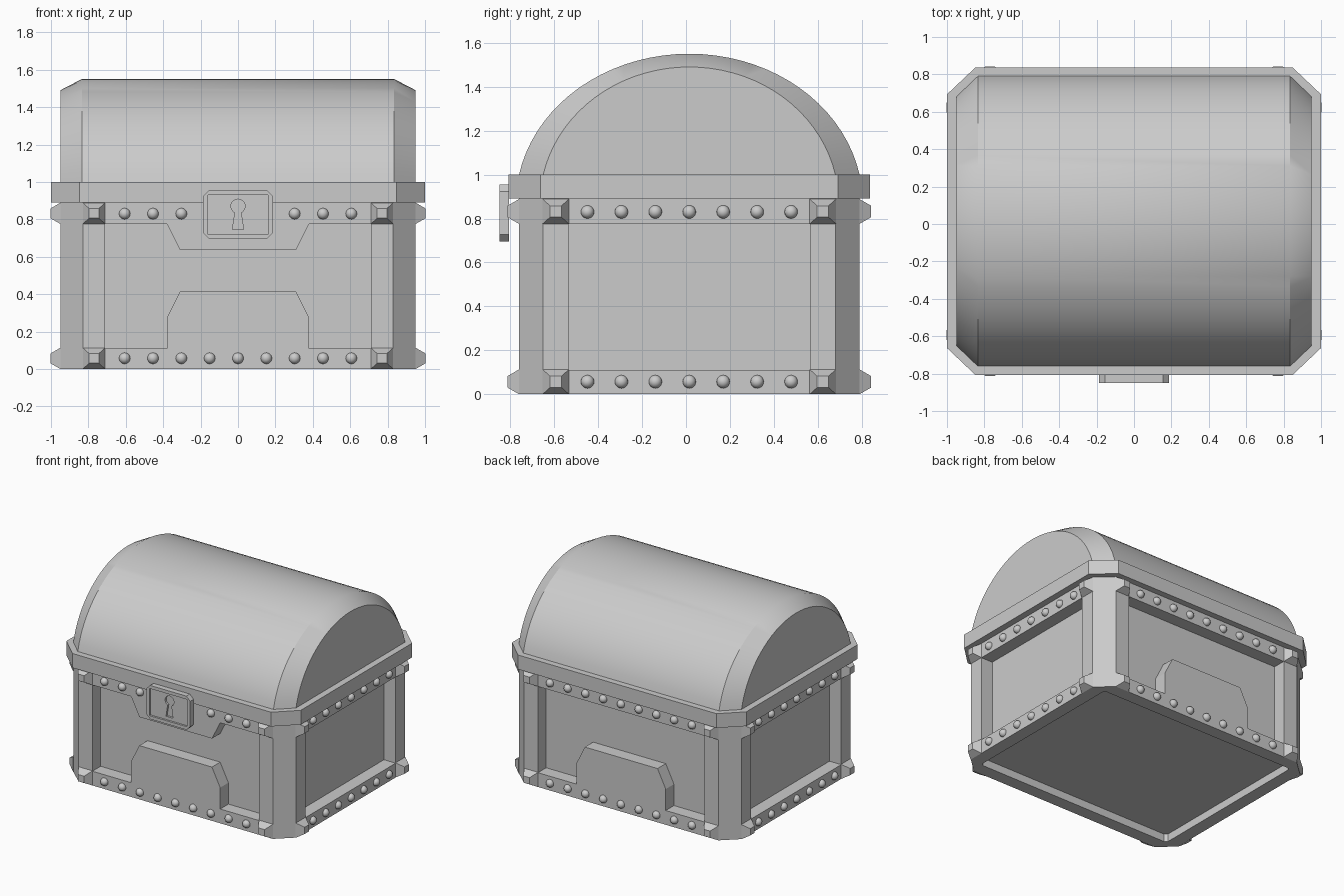
import bpy, bmesh, math
from mathutils import Matrix, Vector

if "Cube" in bpy.data.objects:
    bpy.data.objects.remove(bpy.data.objects["Cube"])

CY = 0.015                      # middle of the chest in depth
HX, HY = 0.95, 0.775            # half width and depth of the body
DEPTH = 0.10                    # panel recess


def finish(name, bm, smooth=False):
    bmesh.ops.recalc_face_normals(bm, faces=bm.faces)
    me = bpy.data.meshes.new(name)
    bm.to_mesh(me)
    bm.free()
    ob = bpy.data.objects.new(name, me)
    bpy.context.collection.objects.link(ob)
    if smooth:
        bpy.ops.object.select_all(action='DESELECT')
        ob.select_set(True)
        bpy.context.view_layer.objects.active = ob
        bpy.ops.object.shade_smooth_by_angle(angle=math.radians(30))
    return ob


def add_prism(bm, pts, a, b, place):
    lo = [bm.verts.new(place(u, v, a)) for u, v in pts]
    hi = [bm.verts.new(place(u, v, b)) for u, v in pts]
    n = len(pts)
    bm.faces.new(lo)
    bm.faces.new(hi)
    for i in range(n):
        bm.faces.new((lo[i], lo[(i + 1) % n], hi[(i + 1) % n], hi[i]))


def upright(u, v, w):           # outline in plan, extruded along z
    return (u, v, w)


def facing(u, v, w):            # outline in front view, extruded along y
    return (u, w, v)


def prism(name, pts, a, b, place):
    bm = bmesh.new()
    add_prism(bm, pts, a, b, place)
    return finish(name, bm)


def octagon(hx, hy, cx, cy, u0=0.0, v0=CY):
    q = [(hx - cx, -hy), (hx, -hy + cy), (hx, hy - cy), (hx - cx, hy)]
    return [(u0 + u, v0 + v) for u, v in q] + [(u0 - u, v0 + v) for u, v in reversed(q)]


def ring(name, outer, inner, z0, z1):
    bm = bmesh.new()
    loops = [[bm.verts.new((x, y, z)) for x, y in pts]
             for pts, z in ((outer, z0), (outer, z1), (inner, z1), (inner, z0))]
    n = len(outer)
    for k in range(4):
        p, q = loops[k], loops[(k + 1) % 4]
        for i in range(n):
            j = (i + 1) % n
            bm.faces.new((p[i], p[j], q[j], q[i]))
    return finish(name, bm)


# Recessed inner box
ix, iy = HX - DEPTH, HY - DEPTH
prism("inner_box", [(-ix, CY - iy), (ix, CY - iy), (ix, CY + iy), (-ix, CY + iy)], 0.06, 0.9, upright)

# Lower and upper bands, and the rim under the lid
outer = octagon(HX, HY, 0.12, 0.11)
inner = octagon(ix, iy, 0.02, 0.02)
ring("lower_band", outer, inner, 0.0, 0.11)
ring("upper_band", outer, inner, 0.775, 0.89)
prism("lid_rim", octagon(1.0, 0.823, 0.153, 0.145), 0.89, 1.0, upright)

# Corner posts
post = [(0.71, -HY), (0.83, -HY), (HX, -HY + 0.11), (HX, -HY + 0.225),
        (ix, -HY + 0.225), (ix, -iy), (0.71, -iy)]
bm = bmesh.new()
for sx in (-1, 1):
    for sy in (-1, 1):
        add_prism(bm, [(sx * x, CY - sy * y) for x, y in post], 0.11, 0.775, upright)
finish("corner_posts", bm)

# Raised plates on front and back
low = [(-0.38, 0.11), (0.38, 0.11), (0.38, 0.275), (0.31, 0.415), (-0.31, 0.415), (-0.38, 0.275)]
high = [(-0.38, 0.775), (-0.31, 0.635), (0.31, 0.635), (0.38, 0.775)]
prism("front_lower_plate", low, CY - HY, CY - iy, facing)
prism("back_lower_plate", low, CY + iy, CY + HY, facing)
prism("front_upper_plate", high, CY - HY, CY - iy, facing)

# Arched lid with tapered ends
def arch(a, top, n=36):
    zc = 0.87
    b = top - zc
    t0 = math.asin((1.0 - zc) / b)
    r = a / math.cos(t0)
    ts = [t0 + (math.pi - 2 * t0) * i / n for i in range(n + 1)]
    return [(CY + r * math.cos(t), zc + b * math.sin(t)) for t in ts]


bm = bmesh.new()
big, small = arch(0.775, 1.55), arch(0.665, 1.49)
rows = [[bm.verts.new((x, y, z)) for y, z in prof]
        for x, prof in ((-HX, small), (-0.835, big), (0.835, big), (HX, small))]
for p, q in zip(rows, rows[1:]):
    for i in range(len(p)):
        j = (i + 1) % len(p)
        bm.faces.new((p[i], p[j], q[j], q[i]))
bm.faces.new(rows[0])
bm.faces.new(rows[-1])
finish("arched_lid", bm, smooth=True)

# Round studs along the bands
bm = bmesh.new()


def stud(x, y, z):
    bmesh.ops.create_uvsphere(bm, u_segments=16, v_segments=10, radius=0.03,
                              matrix=Matrix.Translation((x, y, z)))


for z in (0.057, 0.83):
    for i in range(-4, 5):
        x = i * 0.1515
        stud(x, CY + HY, z)
        if z < 0.5 or abs(i) > 1:
            stud(x, CY - HY, z)
    for i in range(-3, 4):
        for s in (-1, 1):
            stud(s * HX, CY + i * 0.1545, z)
finish("round_studs", bm, smooth=True)

# Blunt pyramids at the band ends
bm = bmesh.new()


def pyramid(centre, out, side):
    c, o, s, up = Vector(centre), Vector(out), Vector(side), Vector((0, 0, 1))
    sq = ((-1, -1), (1, -1), (1, 1), (-1, 1))
    base = [bm.verts.new(c + s * (0.06 * a) + up * (0.0565 * b)) for a, b in sq]
    tip = [bm.verts.new(c + o * 0.053 + s * (0.026 * a) + up * (0.026 * b)) for a, b in sq]
    bm.faces.new(base)
    bm.faces.new(tip)
    for i in range(4):
        j = (i + 1) % 4
        bm.faces.new((base[i], base[j], tip[j], tip[i]))


for z in (0.0565, 0.832):
    for sx in (-1, 1):
        for sy in (-1, 1):
            pyramid((sx * 0.77, CY + sy * HY, z), (0, sy, 0), (1, 0, 0))
            pyramid((sx * HX, CY + sy * 0.608, z), (sx, 0, 0), (0, 1, 0))
finish("corner_pyramids", bm)

# Lock with sunken face and keyhole
lock = prism("lock", octagon(0.187, 0.13, 0.032, 0.032, 0, 0.825), -0.85, -0.805, facing)
face = prism("lock_face_cutter", [(-0.16, 0.72), (0.16, 0.72), (0.16, 0.93), (-0.16, 0.93)],
             -0.9, -0.835, facing)
hole = [(-0.03, 0.745), (0.03, 0.745)]
hole += [(0.038 * math.cos(t), 0.87 + 0.038 * math.sin(t))
         for t in (math.radians(-65 + 310 * i / 16) for i in range(17))]
key = prism("keyhole_cutter", hole, -0.9, -0.82, facing)
bpy.context.view_layer.objects.active = lock
for cutter in (face, key):
    cutter.hide_render = True
    m = lock.modifiers.new("cut", 'BOOLEAN')
    m.operation = 'DIFFERENCE'
    m.solver = 'EXACT'
    m.object = cutter
    bpy.ops.object.modifier_apply(modifier=m.name)
    bpy.data.objects.remove(cutter)
